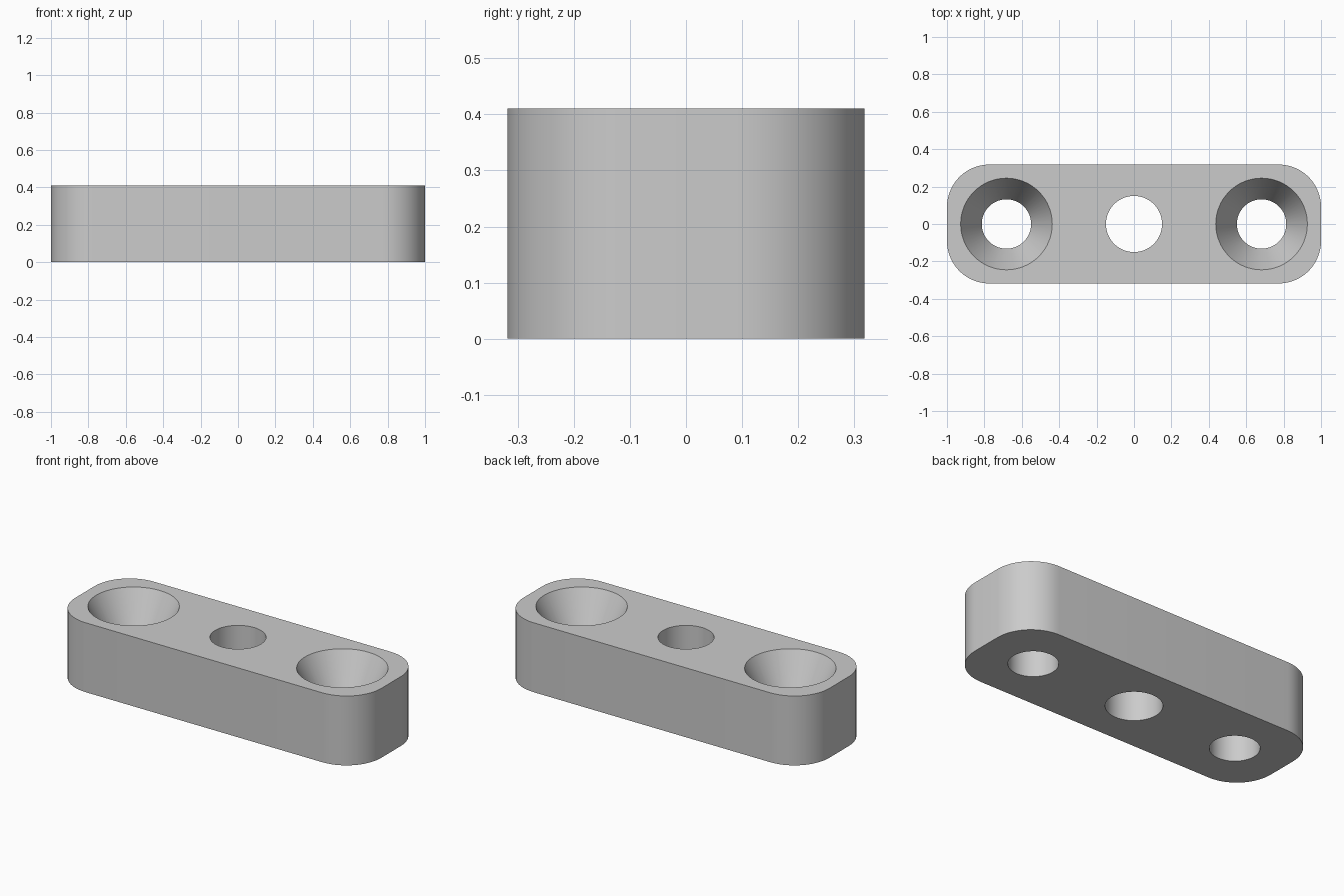
import bpy, bmesh
from math import pi, cos, sin, radians

HALF_X, HALF_Y, HEIGHT, CORNER = 1.0, 0.318, 0.41, 0.227
HOLE_X, BORE, RIM, SINK = 0.682, 0.132, 0.245, 0.22
CENTRE_BORE = 0.15

cube = bpy.data.objects.get("Cube")
if cube:
    bpy.data.objects.remove(cube, do_unlink=True)

grey = bpy.data.materials.new("light grey")
grey.use_nodes = True
colour = (0.6, 0.6, 0.6, 1)
grey.diffuse_color = colour
grey.node_tree.nodes["Principled BSDF"].inputs["Base Color"].default_value = colour


def loft(name, rings):
    """Closed solid through a stack of matching rings."""
    bm = bmesh.new()
    loops = [[bm.verts.new(p) for p in ring] for ring in rings]
    n = len(loops[0])
    for low, high in zip(loops, loops[1:]):
        for i in range(n):
            j = (i + 1) % n
            bm.faces.new((low[i], low[j], high[j], high[i]))
    bm.faces.new(loops[0][::-1])
    bm.faces.new(loops[-1])
    bmesh.ops.recalc_face_normals(bm, faces=bm.faces)
    mesh = bpy.data.meshes.new(name)
    bm.to_mesh(mesh)
    bm.free()
    mesh.materials.append(grey)
    obj = bpy.data.objects.new(name, mesh)
    bpy.context.collection.objects.link(obj)
    return obj


def rounded_outline(z, steps=14):
    points = []
    for k, (sx, sy) in enumerate(((1, 1), (-1, 1), (-1, -1), (1, -1))):
        for i in range(steps + 1):
            a = (k + i / steps) * pi / 2
            points.append((sx * (HALF_X - CORNER) + CORNER * cos(a),
                           sy * (HALF_Y - CORNER) + CORNER * sin(a), z))
    return points


def hole_cutter(name, x, profile, sides=64):
    turns = [2 * pi * i / sides for i in range(sides)]
    cutter = loft(name, [[(x + r * cos(a), r * sin(a), z) for a in turns]
                         for r, z in profile])
    cutter.hide_render = True
    return cutter


# Rounded bar
bar = loft("mounting_bar", [rounded_outline(0), rounded_outline(HEIGHT)])

# Plain centre hole and two countersunk end holes
OVER = 0.05
slope = (RIM - BORE) / SINK
sunk = [(BORE, -OVER), (BORE, HEIGHT - SINK), (RIM + OVER * slope, HEIGHT + OVER)]
cutters = [
    hole_cutter("centre_hole", 0, [(CENTRE_BORE, -OVER), (CENTRE_BORE, HEIGHT + OVER)]),
    hole_cutter("left_countersink", HOLE_X, sunk),
    hole_cutter("right_countersink", -HOLE_X, sunk),
]

bpy.ops.object.select_all(action="DESELECT")
bpy.context.view_layer.objects.active = bar
bar.select_set(True)
for cutter in cutters:
    cut = bar.modifiers.new(cutter.name, "BOOLEAN")
    cut.operation = "DIFFERENCE"
    cut.solver = "EXACT"
    cut.object = cutter
    bpy.ops.object.modifier_apply(modifier=cut.name)
    bpy.data.objects.remove(cutter, do_unlink=True)

bpy.ops.object.shade_smooth_by_angle(angle=radians(20))
